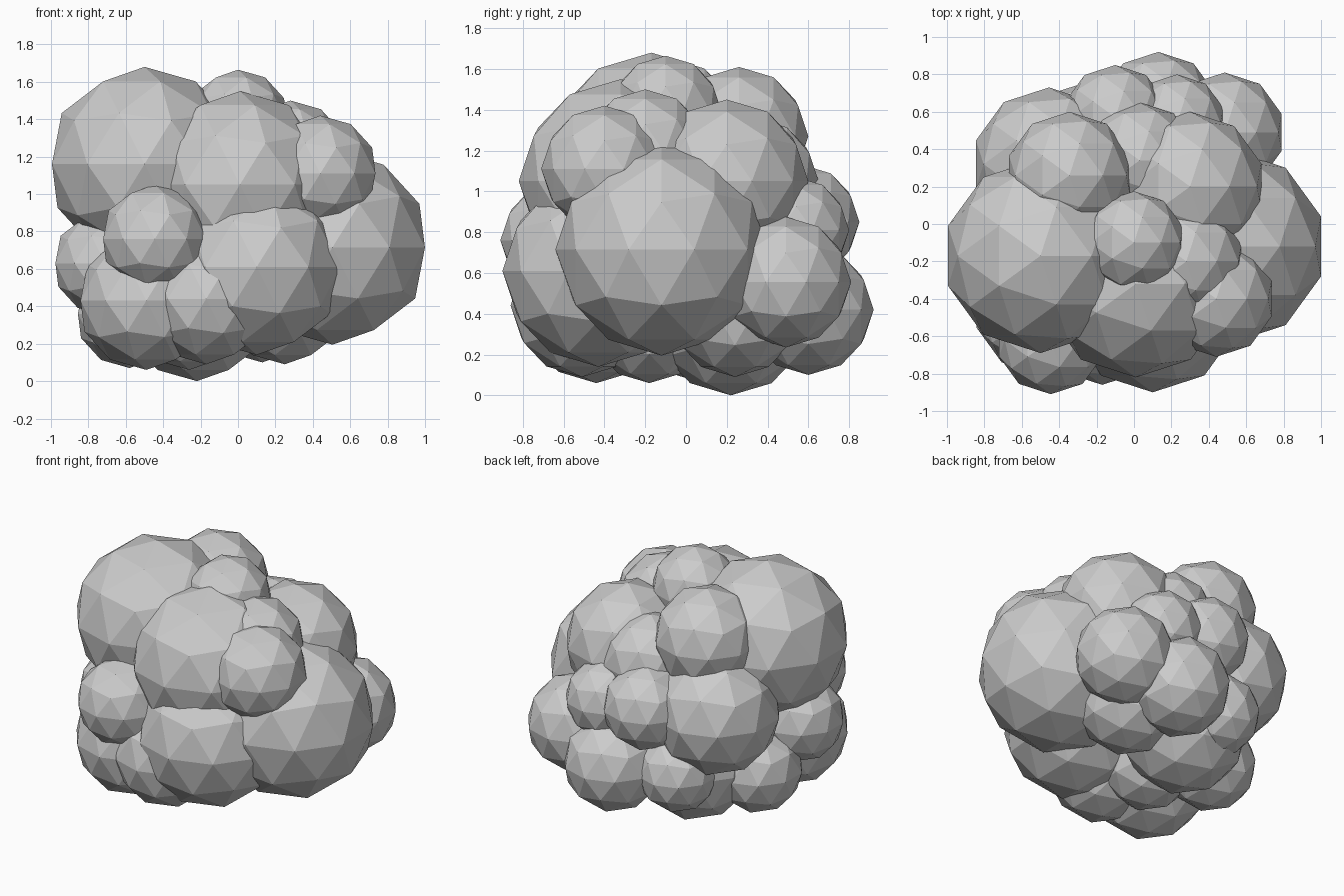
import bpy

# Cluster of faceted balls: (x, y, z, radius)
UPPER = [
    (-0.50, -0.17, 1.16, 0.52),
    (0.01, -0.32, 1.05, 0.50),
    (0.44, -0.40, 1.11, 0.31),
    (0.30, 0.20, 1.05, 0.40),
    (-0.345, 0.26, 1.27, 0.34),
    (0.0, -0.10, 1.39, 0.275),
    (0.03, 0.34, 1.05, 0.31),
    (0.28, -0.20, 1.19, 0.31),
]
MIDDLE = [
    (0.505, -0.12, 0.715, 0.52),
    (-0.445, -0.62, 0.76, 0.29),
    (0.485, 0.49, 0.555, 0.32),
    (-0.10, 0.57, 0.85, 0.28),
    (0.23, 0.54, 0.81, 0.26),
    (-0.455, 0.32, 0.82, 0.41),
    (-0.71, -0.23, 0.63, 0.28),
]
LOWER = [
    (0.10, -0.43, 0.61, 0.47),
    (-0.49, -0.44, 0.43, 0.37),
    (-0.17, -0.51, 0.44, 0.35),
    (-0.22, 0.22, 0.40, 0.40),
    (0.13, 0.60, 0.42, 0.32),
    (-0.28, 0.49, 0.42, 0.26),
    (-0.58, 0.05, 0.36, 0.29),
    (-0.26, -0.18, 0.36, 0.30),
    (0.25, 0.24, 0.42, 0.33),
]


def ball(name, x, y, z, r):
    bpy.ops.mesh.primitive_ico_sphere_add(subdivisions=2, radius=r, location=(x, y, z))
    bpy.context.object.name = name


for label, group in (("upper_clump", UPPER), ("middle_clump", MIDDLE), ("lower_clump", LOWER)):
    for i, values in enumerate(group, 1):
        ball(f"{label}_{i}", *values)
